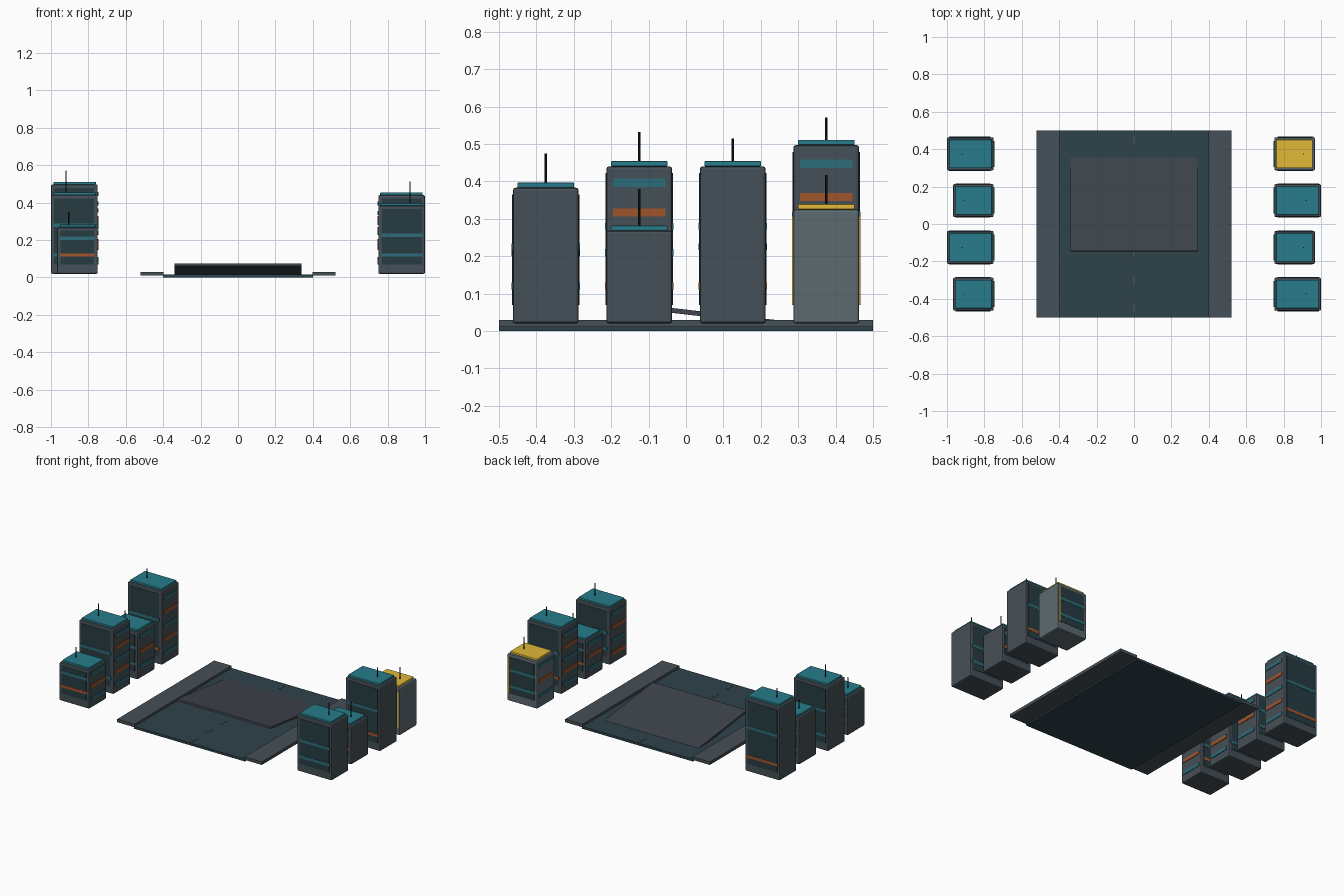
import bpy
from mathutils import Euler

if "Cube" in bpy.data.objects:
    bpy.data.objects.remove(bpy.data.objects["Cube"])


def material(name, color):
    m = bpy.data.materials.new(name)
    m.diffuse_color = (*color, 1)
    m.use_nodes = True
    m.node_tree.nodes["Principled BSDF"].inputs["Base Color"].default_value = m.diffuse_color
    return m


ASPHALT = material("asphalt", (0.027, 0.055, 0.07))
GLASS = material("dark_glass", (0.02, 0.045, 0.055))
CONCRETE = material("concrete", (0.06, 0.08, 0.095))
PALE = material("pale_concrete", (0.11, 0.145, 0.165))
RAMP = material("ramp_grey", (0.05, 0.06, 0.075))
TEAL = material("teal", (0.02, 0.2, 0.26))
BAND = material("muted_teal", (0.025, 0.15, 0.19))
ORANGE = material("orange", (0.35, 0.09, 0.025))
YELLOW = material("yellow", (0.75, 0.48, 0.04))
BLACK = material("black", (0.01, 0.012, 0.015))


def box(name, x, y, z, mat, bevel=0, rot=(0, 0, 0)):
    """Box from (min, max) ranges, optionally bevelled."""
    center = [(a + b) / 2 for a, b in (x, y, z)]
    bpy.ops.mesh.primitive_cube_add(size=1, location=center)
    o = bpy.context.object
    o.name = name
    o.scale = [abs(b - a) for a, b in (x, y, z)]
    bpy.ops.object.transform_apply(location=False, rotation=False, scale=True)
    o.rotation_euler = Euler(rot)
    o.data.materials.append(mat)
    if bevel:
        m = o.modifiers.new("bevel", "BEVEL")
        m.width, m.segments = bevel, 2
    return o


def building(side, y, depth, h, mast, bands, body=CONCRETE, roof=TEAL):
    """Tower whose inner face (toward the road) sits at |x| = 0.75."""
    def xr(a, b):
        return tuple(sorted((side * a, side * b)))
    inner, outer, half = 0.75, 0.75 + depth, 0.088
    box("tower_body", xr(inner, outer), (y - half, y + half), (0.02, h), body, 0.007)
    box("roof_slab", xr(inner + 0.01, outer - 0.013), (y - 0.076, y + 0.076),
        (h, h + 0.014), roof, 0.003)
    # glazing and coloured bands on the front and back faces
    for s in (-1, 1):
        f = y + s * half
        box("glass_panel", xr(inner + 0.02, outer - 0.017), (f - 0.002, f + 0.002),
            (0.07, h - 0.018), GLASS)
        for z, mat in bands:
            box("face_band", xr(inner + 0.018, outer - 0.012), (f - 0.003, f + 0.0035),
                (z - 0.009, z + 0.009), mat) if s > 0 else \
                box("face_band", xr(inner + 0.018, outer - 0.012), (f - 0.0035, f + 0.003),
                    (z - 0.009, z + 0.009), mat)
        if roof is YELLOW:
            box("corner_trim", xr(outer - 0.018, outer - 0.008), (f - 0.004, f + 0.004),
                (0.07, h - 0.018), YELLOW)
    # stripes on the road-facing side, alternating from the top
    n = 5 if h > 0.43 else 4 if h > 0.36 else 3
    for i in range(n):
        z = 0.9 * h * (n - i) / n
        box("window_stripe", xr(inner - 0.004, inner + 0.003), (y - 0.07, y + 0.07),
            (z - 0.011, z + 0.011), ORANGE if i % 2 else BAND)
    # roof mast
    bpy.ops.mesh.primitive_cylinder_add(
        vertices=8, radius=0.003, depth=mast,
        location=(side * (0.92 if depth > 0.23 else 0.905), y, h + 0.012 + mast / 2))
    o = bpy.context.object
    o.name = "roof_mast"
    o.data.materials.append(BLACK)


# road, sidewalks and lane dashes
box("road", (-0.4, 0.4), (-0.5, 0.5), (0, 0.015), ASPHALT)
for s in (-1, 1):
    box("sidewalk", (s * 0.3975, s * 0.522), (-0.5, 0.5), (0.01, 0.03), CONCRETE)
for i in range(-3, 4):
    box("lane_dash", (-0.005, 0.005), (i * 0.15 - 0.025, i * 0.15 + 0.025),
        (0.014, 0.017), CONCRETE)

# tilted ramp plate, raised at the front
box("ramp_plate", (-0.34, 0.34), (-0.147, 0.357), (0.032, 0.045), RAMP,
    rot=(-0.115, 0, 0))

# two rows of towers
WIDE, SLIM = 0.25, 0.217
two_teal = lambda a, b: [(a, BAND), (b, BAND)]
mixed = lambda a, b: [(a, ORANGE), (b, BAND)]
building(-1, -0.375, SLIM, 0.268, 0.07, mixed(0.12, 0.21))
building(-1, -0.125, WIDE, 0.44, 0.08, two_teal(0.12, 0.28))
building(-1, 0.125, SLIM, 0.325, 0.06, two_teal(0.12, 0.225))
building(-1, 0.375, WIDE, 0.497, 0.062, mixed(0.12, 0.31))
building(1, -0.375, WIDE, 0.383, 0.08, two_teal(0.12, 0.225))
building(1, -0.125, SLIM, 0.268, 0.1, mixed(0.12, 0.21))
building(1, 0.125, WIDE, 0.44, 0.062, mixed(0.12, 0.28))
building(1, 0.375, SLIM, 0.325, 0.08, two_teal(0.12, 0.225), PALE, YELLOW)
